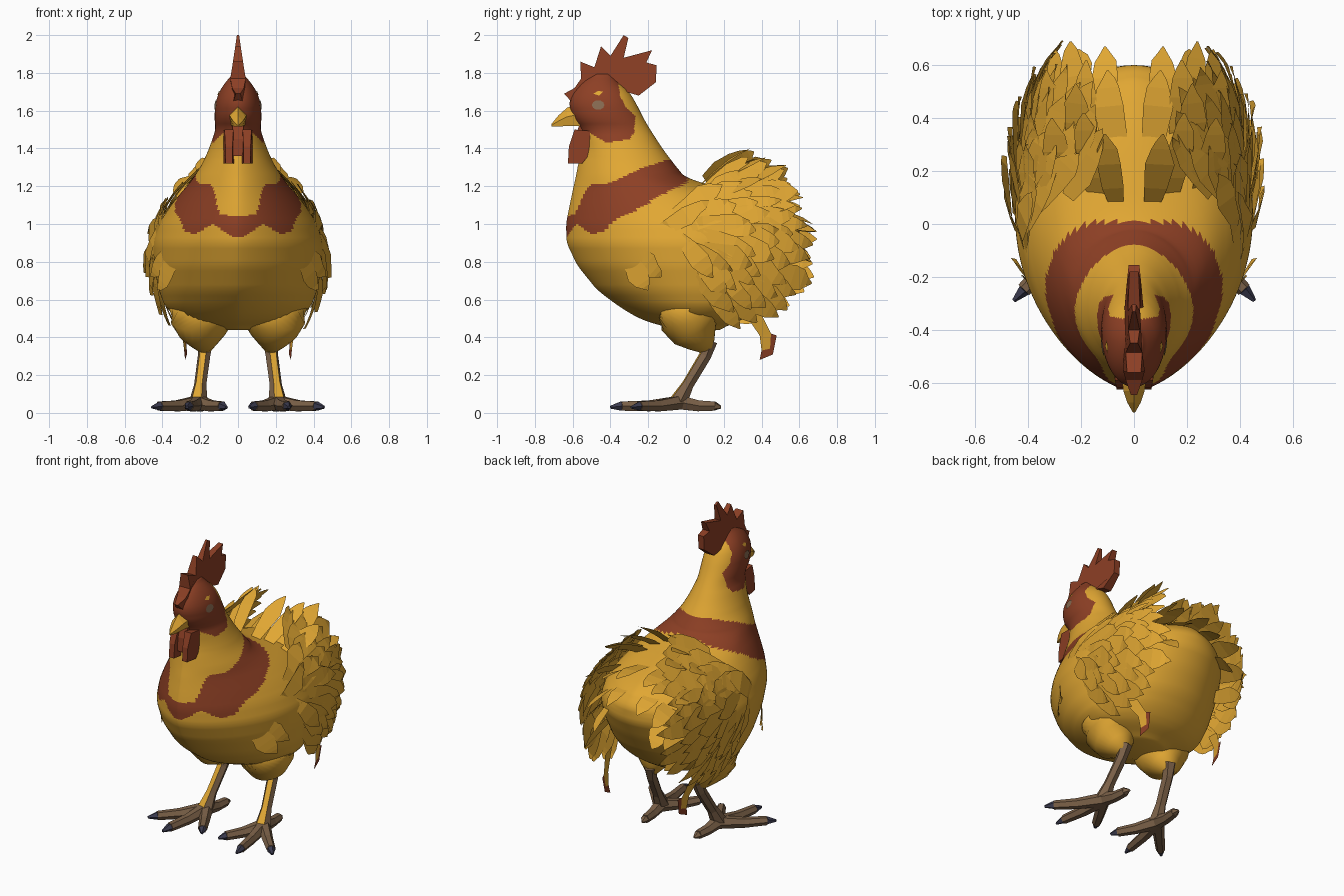
import bpy, bmesh, math, random
from mathutils import Vector

if "Cube" in bpy.data.objects:
    bpy.data.objects.remove(bpy.data.objects["Cube"])

random.seed(4)


def material(name, rgb):
    m = bpy.data.materials.new(name)
    m.diffuse_color = (*rgb, 1)
    m.use_nodes = True
    m.node_tree.nodes["Principled BSDF"].inputs["Base Color"].default_value = m.diffuse_color
    return m


GOLD = material("golden_feather", (0.75, 0.385, 0.033))
RED = material("russet_red", (0.265, 0.05, 0.018))
BROWN = material("leg_brown", (0.2, 0.12, 0.065))
CLAW = material("claw_slate", (0.045, 0.045, 0.08))
EYE = material("eye_tan", (0.25, 0.15, 0.085))


def lerp(table, t):
    """Piecewise linear lookup; each row is (key, value, ...)."""
    if t <= table[0][0]:
        return table[0][1:]
    for a, b in zip(table, table[1:]):
        if t <= b[0]:
            f = (t - a[0]) / (b[0] - a[0])
            return [p + (q - p) * f for p, q in zip(a[1:], b[1:])]
    return table[-1][1:]


def build(name, verts, faces, mats, rule=None, smooth=False, closed=True):
    me = bpy.data.meshes.new(name)
    me.from_pydata([tuple(v) for v in verts], [], faces)
    if closed:
        bm = bmesh.new()
        bm.from_mesh(me)
        bmesh.ops.recalc_face_normals(bm, faces=bm.faces)
        bm.to_mesh(me)
        bm.free()
    for m in mats:
        me.materials.append(m)
    for p in me.polygons:
        p.use_smooth = smooth
        if rule:
            p.material_index = rule(p)
    ob = bpy.data.objects.new(name, me)
    bpy.context.collection.objects.link(ob)
    return ob


def loft(rings):
    """Vertices and faces for a capped stack of equal rings."""
    n = len(rings[0])
    verts = [v for r in rings for v in r]
    faces = [(i * n + j, i * n + (j + 1) % n, (i + 1) * n + (j + 1) % n, (i + 1) * n + j)
             for i in range(len(rings) - 1) for j in range(n)]
    faces += [tuple(range(n))[::-1], tuple(range(len(verts) - n, len(verts)))]
    return verts, faces


def tube(name, path, mats, n=6, rule=None, smooth=False):
    """Tapered tube; path rows are (x, y, z, radius)."""
    rings = []
    for i, p in enumerate(path):
        a, b = path[max(i - 1, 0)], path[min(i + 1, len(path) - 1)]
        q = (Vector(b[:3]) - Vector(a[:3])).to_track_quat('Z', 'Y')
        rings.append([Vector(p[:3]) + q @ Vector((p[3] * math.cos(k * math.tau / n),
                      p[3] * math.sin(k * math.tau / n), 0)) for k in range(n)])
    return build(name, *loft(rings), mats, rule, smooth)


# Body, neck and head: z, front y, back y, y of widest point, half width
BODY = [(.44, -.04, .16, .08, .1), (.47, -.17, .25, .08, .24), (.5, -.25, .31, .08, .32),
        (.56, -.35, .38, .08, .385),
        (.65, -.47, .46, .06, .42), (.78, -.575, .54, .04, .445), (.9, -.632, .6, .03, .45),
        (1.0, -.635, .6, .02, .42), (1.08, -.62, .53, -.03, .37), (1.15, -.605, .36, -.1, .315),
        (1.2, -.595, .16, -.17, .27), (1.24, -.585, .0, -.24, .24), (1.32, -.57, -.065, -.3, .188),
        (1.4, -.55, -.125, -.33, .153), (1.5, -.55, -.19, -.36, .118), (1.56, -.60, -.225, -.4, .125),
        (1.64, -.62, -.265, -.42, .12), (1.7, -.60, -.3, -.43, .1), (1.76, -.55, -.37, -.45, .06),
        (1.8, -.48, -.4, -.45, .02)]


def ring_at(z):
    rows = [lerp(BODY, z + d) for d in (-.02, 0, .02)]
    return [sum(c) / 3 for c in zip(*rows)]


def power(z, back):
    """The breast is pointed seen from above, the shoulders slope, the head is round."""
    if back:
        return lerp([(.95, 1.0), (1.1, 1.3), (1.2, 1.3), (1.28, 1.0)], z)[0]
    return lerp([(1.35, 1.3), (1.5, 1.0)], z)[0]


def body_x(y, z):
    yf, yb, yw, w = ring_at(z)
    r = (yb - yw) if y > yw else (yw - yf)
    return w * math.sqrt(max(0, 1 - ((y - yw) / r) ** 2)) ** power(z, y > yw)


rings, SEG = [], 140
for i in range(161):
    z = .44 + 1.355 * i / 160
    yf, yb, yw, w = ring_at(z)
    ring = []
    for k in range(SEG):
        a = math.tau * k / SEG
        c, s = math.cos(a), math.sin(a)
        x = math.copysign(abs(s) ** power(z, c > 0), s)
        ring.append((w * x, yw + c * ((yb - yw) if c > 0 else (yw - yf)), z))
    rings.append(ring)

COLLAR = [(-.63, .93, 1.04), (-.59, .99, 1.05), (-.57, 1.0, 1.09), (-.53, .96, 1.18), (-.49, .95, 1.215),
          (-.43, .96, 1.21), (-.37, 1.03, 1.23), (-.25, 1.08, 1.29), (-.1, 1.17, 1.34), (.0, 1.215, 1.33)]
FACE = [(1.43, -.42), (1.45, -.3), (1.48, -.275), (1.57, -.265), (1.62, -.32), (1.68, -.35), (1.76, -.36)]


def plumage(p):
    x, y, z = p.center
    lo, hi = lerp(COLLAR, y)
    collar = y < .01 and lo < z < hi
    face = z > lerp([(-.52, 1.49), (-.43, 1.435)], y)[0] and y < lerp(FACE, z)[0]
    return int(collar or face or z > 1.75)


build("body", *loft(rings), [GOLD, RED], plumage, smooth=True)


# Comb and wattles: side outlines whose thickness depends on position
def slab(name, outline, thick, x0=0):
    n = len(outline)
    verts = [(x0 + s * thick(y, z), y, z) for s in (-1, 1) for y, z in outline]
    faces = [tuple(range(n)), tuple(range(n, 2 * n))[::-1]]
    faces += [(i, (i + 1) % n, n + (i + 1) % n, n + i) for i in range(n)]
    return build(name, verts, faces, [RED])


COMB = [(-.6, 1.64), (-.645, 1.69), (-.59, 1.72), (-.555, 1.77), (-.56, 1.86), (-.485, 1.83),
        (-.45, 1.94), (-.4, 1.89), (-.33, 2.0), (-.305, 1.985), (-.33, 1.88), (-.18, 1.92),
        (-.21, 1.855), (-.155, 1.84), (-.16, 1.75), (-.25, 1.68), (-.32, 1.70), (-.42, 1.66)]
slab("comb", COMB, lambda y, z: min(lerp([(1.68, .055), (1.8, .036), (1.9, .02), (2, .006)], z)[0],
                                    lerp([(-.645, .012), (-.55, .045), (-.3, .035), (-.15, .02)], y)[0]))
WATTLE = [(-.59, 1.5), (-.62, 1.41), (-.625, 1.32), (-.55, 1.32), (-.51, 1.37), (-.48, 1.49)]
for s in (-1, 1):
    slab("wattle", WATTLE, lambda y, z: lerp([(-.625, .018), (-.55, .03)], y)[0], s * .048)
slab("chin_lobe", [(y + .03, z + .04) for y, z in WATTLE], lambda y, z: .03)

# Beak with a hooked tip
beak = []
for y, top, bot, w in [(-.56, 1.645, 1.52, .05), (-.63, 1.615, 1.52, .04),
                       (-.675, 1.575, 1.515, .025), (-.712, 1.53, 1.515, .004)]:
    mid = (top + bot) / 2
    beak.append([(0, y, top), (w, y, mid), (w * .7, y, bot), (-w * .7, y, bot), (-w, y, mid)])
build("beak", *loft(beak), [GOLD])


# Eyes and brows: thin plates laid on the head
def plate(name, pts, mat, s):
    verts = [(s * (body_x(y, z) + .005), y, z) for y, z in pts]
    build(name, verts, [tuple(range(len(pts)))[::s]], [mat], closed=False)


for s in (-1, 1):
    plate("eye", [(-.465 + .033 * math.cos(k * math.tau / 10), 1.63 + .026 * math.sin(k * math.tau / 10))
                  for k in range(10)], EYE, s)
    plate("brow", [(-.49, 1.69), (-.46, 1.68), (-.44, 1.7), (-.465, 1.705)], GOLD, s)

# Wing feathers follow a shell outside the body
PLAN = [(-.4, .33), (-.3, .395), (-.1, .475), (0, .505), (.25, .485), (.45, .435), (.6, .36), (.72, .25)]
RISE = [(.35, .62), (.5, .8), (.65, .93), (.85, 1), (1.0, .94), (1.1, .82), (1.2, .63), (1.3, .4), (1.42, .2)]
REACH = [(-63, .63), (-45, .7), (-30, .73), (-16, .71), (9, .65), (30, .6), (50, .5)]
WIDTH = [(0, .45), (.3, .85), (.6, 1), (.8, .75), (.9, .45), (1, .06)]


def strip(verts, faces, s, pairs):
    base = len(verts)
    for a, b in pairs:
        verts += [(s * a[0], *a[1:]), (s * b[0], *b[1:])]
    for i in range(base, base + 2 * len(pairs) - 2, 2):
        faces.append((i, i + 2, i + 3, i + 1)[::s])


def wing_feather(verts, faces, s, tip, angle, length, width, root_lift, tip_lift):
    d = Vector((math.cos(angle), math.sin(angle)))
    side = Vector((-d.y, d.x))
    pairs = []
    for t, w in WIDTH:
        c = Vector(tip) - d * length * (1 - t)
        lift = root_lift + (tip_lift - root_lift) * t
        pair = []
        for e in (-1, 1):
            p = c + side * e * width * w * random.uniform(.75, 1.1) / 2
            pair.append((lerp(PLAN, p.x)[0] * lerp(RISE, p.y)[0] * (lift + .02 * e), p.x, p.y))
        pairs.append(pair)
    strip(verts, faces, s, pairs)


def tail_feather(verts, faces, s, root, tip, width):
    """Free feather, broad side facing away from the body centre."""
    root, tip = Vector(root), Vector(tip)
    out = (root + tip) / 2 - Vector((0, .1, .75))
    side = (tip - root).cross(out).normalized()
    bow = out.normalized() * .03
    pairs = []
    for t, w in WIDTH:
        c = root.lerp(tip, t) + bow * math.sin(math.pi * t)
        pairs.append([c - e * side * width * w * random.uniform(.8, 1.1) / 2 for e in (-1, 1)])
    strip(verts, faces, s, pairs)


TAIL = [((.06, .04, 1.17), (.11, .34, 1.4)), ((.13, .06, 1.15), (.19, .42, 1.35)),
        ((.18, .12, 1.12), (.22, .53, 1.31)), ((.06, .2, 1.12), (.1, .58, 1.15)),
        ((.09, .32, 1.08), (.11, .67, 1.0)), ((.16, .22, 1.08), (.18, .62, 1.14)),
        ((.2, .3, 1.02), (.24, .69, .96)), ((.27, .2, 1.04), (.33, .58, 1.1)),
        ((.23, .06, 1.1), (.31, .4, 1.24)), ((.27, .32, .92), (.3, .66, .82)),
        ((.27, .32, .78), (.29, .64, .67)), ((.2, .42, .95), (.21, .66, .8))]

for s, side in ((1, "left"), (-1, "right")):
    verts, faces = [], []
    for inset, lift, count in ((0, .95, 15), (.09, .98, 14), (.2, 1.0, 12), (.32, 1.0, 9)):
        for i in range(count):
            deg = 46 - 108 * (i + random.uniform(-.25, .25)) / (count - 1)
            a = math.radians(deg)
            r = lerp(REACH, deg)[0] - inset + random.uniform(-.04, .015)
            tip = (r * math.cos(a), 1.0 + r * math.sin(a))
            wing_feather(verts, faces, s, tip, a * .8 + random.uniform(-.15, .15), random.uniform(.26, .36),
                         random.uniform(.09, .15), .9, lift + random.uniform(0, .06))
    # folded wing elbow
    wing_feather(verts, faces, s, (-.2, .65), -1.0, .24, .12, .85, 1.03)
    wing_feather(verts, faces, s, (-.13, .72), -.7, .26, .12, .85, 1.03)
    build(side + "_wing_feathers", verts, faces, [GOLD], closed=False)
    verts, faces = [], []
    for root, tip in TAIL:
        tail_feather(verts, faces, s, root, tip, random.uniform(.1, .13))
    build(side + "_tail_feathers", verts, faces, [GOLD], closed=False)
    # loose feather with a red rim
    build(side + "_loose_feather", [(s * x, y, z) for x, y, z in (
        (.33, .3, .54), (.31, .4, .52), (.285, .45, .42), (.295, .39, .41),
        (.275, .445, .34), (.285, .4, .33), (.275, .48, .41), (.27, .46, .31), (.28, .39, .28))],
        [(0, 1, 2, 3)[::s], (3, 2, 4, 5)[::s], (2, 6, 7, 4)[::s], (5, 4, 7, 8)[::s]],
        [GOLD, RED], lambda p: int(p.index > 1), closed=False)

# Thighs, legs, toes and claws
for s, side in ((1, "left"), (-1, "right")):
    tube(side + "_thigh", [(s * .18, .02, .62, .14), (s * .19, .02, .54, .18), (s * .19, .03, .48, .165),
                           (s * .187, .05, .43, .13), (s * .18, .085, .385, .085),
                           (s * .172, .12, .33, .03)], [GOLD], 24, smooth=True)
    tube(side + "_leg", [(s * .172, .125, .38, .042), (s * .18, .1, .3, .034), (s * .2, .01, .15, .033),
                         (s * .21, -.04, .06, .05)], [BROWN, GOLD], 6,
         lambda p: int(p.normal.y < -.4 and p.normal.x * s > -.3 and p.center.z > .12))
    ankle = Vector((s * .21, -.03, .055))
    for toe, x, y in (("middle", .27, -.4), ("inner", .06, -.29), ("outer", .455, -.29), ("back", .19, .185)):
        tip = Vector((s * x, y, .03))
        a, b = ankle.lerp(tip, .45), ankle.lerp(tip, .84)
        tube(f"{side}_{toe}_toe", [(*ankle, .042), (a.x, a.y, .037, .033), (b.x, b.y, .036, .028)], [BROWN])
        tube(f"{side}_{toe}_claw", [(b.x, b.y, .036, .026), (*tip, .008)],
             [BROWN if toe == "back" else CLAW], 5)
